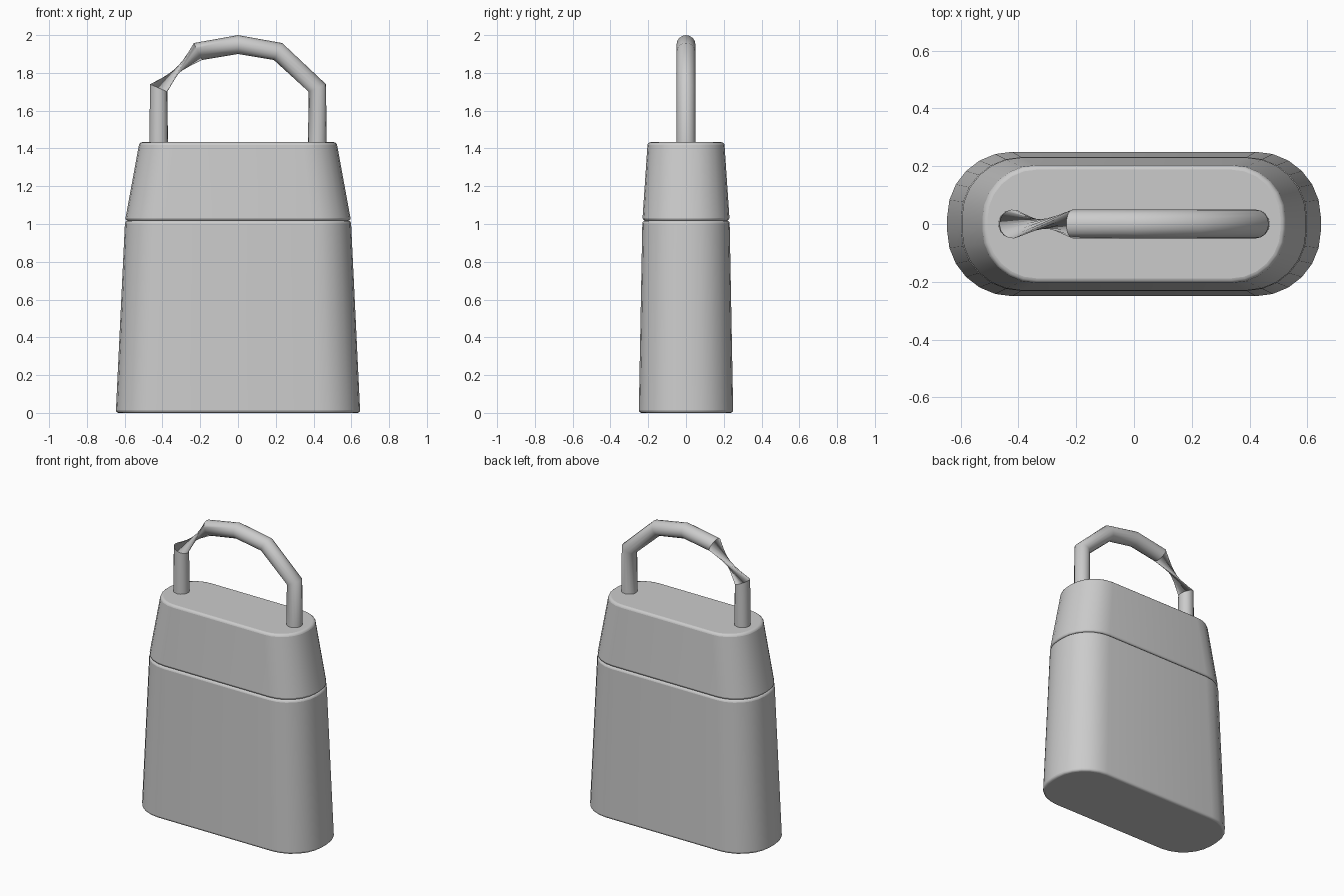
import bpy, bmesh, math
from mathutils import Vector

if "Cube" in bpy.data.objects:
    bpy.data.objects.remove(bpy.data.objects["Cube"])


def finish(name, bm, angle):
    bmesh.ops.recalc_face_normals(bm, faces=bm.faces)
    mesh = bpy.data.meshes.new(name)
    bm.to_mesh(mesh)
    bm.free()
    ob = bpy.data.objects.new(name, mesh)
    bpy.context.collection.objects.link(ob)
    bpy.ops.object.select_all(action='DESELECT')
    ob.select_set(True)
    bpy.context.view_layer.objects.active = ob
    bpy.ops.object.shade_smooth_by_angle(angle=math.radians(angle))
    return ob


def loft(rings):
    # skin a stack of equal-length point loops and cap both ends
    bm = bmesh.new()
    loops = [[bm.verts.new(p) for p in ring] for ring in rings]
    n = len(loops[0])
    for a, b in zip(loops, loops[1:]):
        for i in range(n):
            j = (i + 1) % n
            bm.faces.new((a[i], a[j], b[j], b[i]))
    bm.faces.new(loops[0][::-1])
    bm.faces.new(loops[-1])
    return bm


def rounded_rect(hx, hy, r, z, seg=6):
    pts = []
    for k, (sx, sy) in enumerate([(1, 1), (-1, 1), (-1, -1), (1, -1)]):
        for i in range(seg + 1):
            a = math.pi / 2 * (k + i / seg)
            pts.append((sx * (hx - r) + r * math.cos(a),
                        sy * (hy - r) + r * math.sin(a), z))
    return pts


def tapered_block(name, bottom, top):
    ob = finish(name, loft([rounded_rect(*bottom), rounded_rect(*top)]), 40)
    bev = ob.modifiers.new("soft_edges", 'BEVEL')
    bev.width = 0.015
    bev.segments = 3
    bev.limit_method = 'ANGLE'
    bev.angle_limit = math.radians(40)
    return ob


# main body and lid
tapered_block("body", (0.647, 0.25, 0.225, 0.0), (0.598, 0.231, 0.208, 1.018))
tapered_block("lid", (0.598, 0.231, 0.208, 1.018), (0.522, 0.203, 0.185, 1.433))

# carry handle: tube along an arch, twisted in its left shoulder
half = [(0.42, 1.40), (0.42, 1.72), (0.212, 1.913)]
path = [Vector((x, 0, z)) for x, z in half + [(0, 1.95)]]
path += [Vector((-x, 0, z)) for x, z in reversed(half)]
SIDES, RADIUS, TWIST = 16, 0.05, math.radians(163)
rings = []
for i, p in enumerate(path):
    before = (p - path[i - 1]).normalized() if i else Vector()
    after = (path[i + 1] - p).normalized() if i < len(path) - 1 else Vector()
    tangent = (before + after).normalized()
    side = Vector((0, 1, 0))
    up = side.cross(tangent)
    turn = TWIST if i >= 5 else 0
    rings.append([p + RADIUS * (math.cos(a) * side + math.sin(a) * up)
                  for a in (turn + math.tau * k / SIDES for k in range(SIDES))])
finish("handle", loft(rings), 60)
